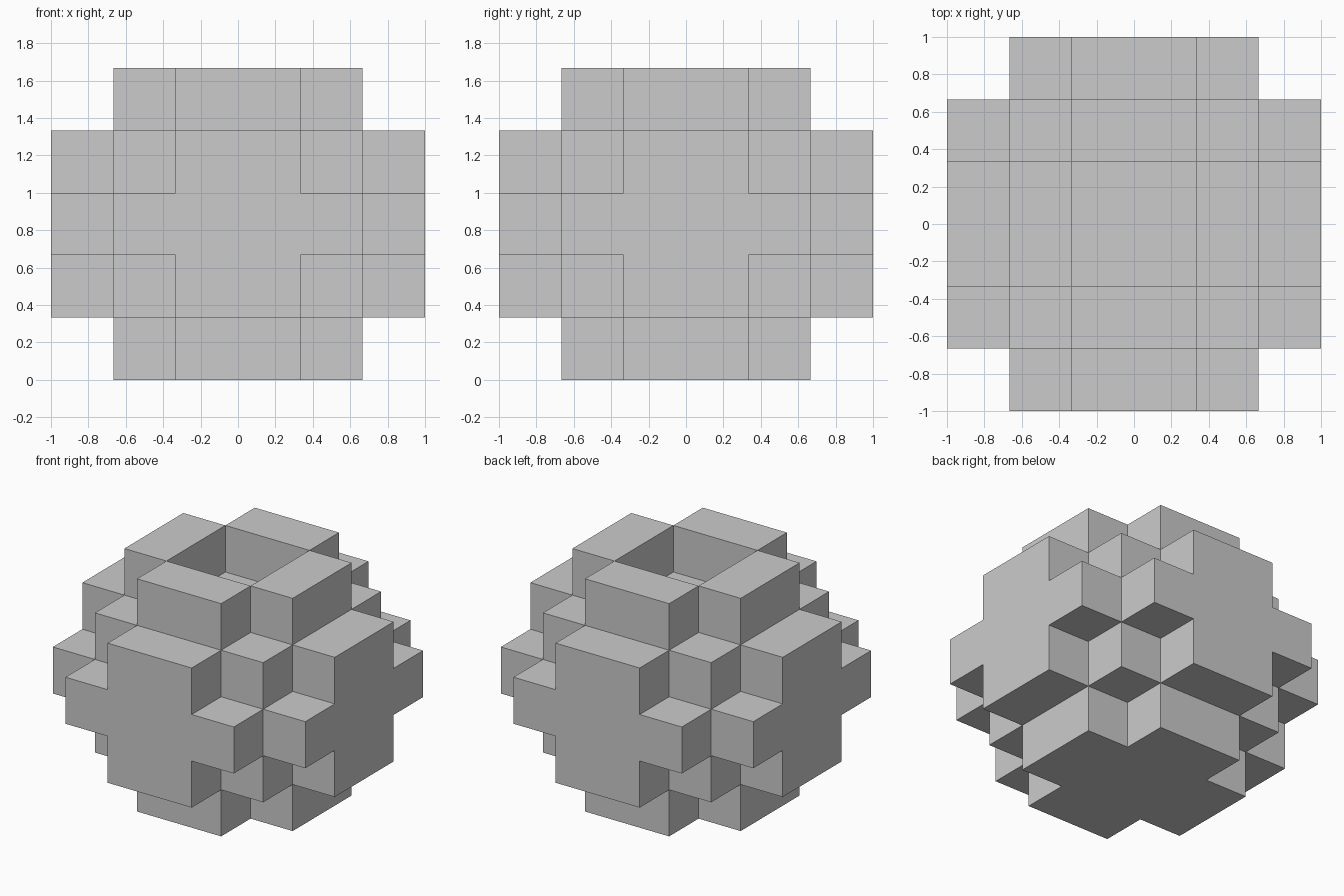
import bpy, bmesh
from mathutils import Vector

if "Cube" in bpy.data.objects:
    bpy.data.objects.remove(bpy.data.objects["Cube"])

S = 1 / 3  # edge of one cube cell

def filled(i, j, k):
    """Stepped ball: 6 x 6 x 5 cells, with a square pit in the top layer."""
    if not (0 <= i < 6 and 0 <= j < 6 and 0 <= k < 5):
        return False
    a = max(i - 3, 2 - i)      # steps away from the centre on each axis
    b = max(j - 3, 2 - j)
    c = abs(k - 2)
    pit = k == 4 and a == 0 and b == 0
    return a + b + c <= 3 and not pit

bm = bmesh.new()

def add_square(cell, axis, side):
    """Add the outward-facing square of a cell on the given axis and side."""
    u, v = (axis + 1) % 3, (axis + 2) % 3
    loop = [(0, 0), (1, 0), (1, 1), (0, 1)]
    if side < 0:
        loop.reverse()
    verts = []
    for du, dv in loop:
        p = Vector(cell)
        p[axis] += side > 0
        p[u] += du
        p[v] += dv
        verts.append(bm.verts.new((p - Vector((3, 3, 0))) * S))
    bm.faces.new(verts)

# Skin only the exposed sides of the cells
for i in range(6):
    for j in range(6):
        for k in range(5):
            if not filled(i, j, k):
                continue
            for axis in range(3):
                for side in (-1, 1):
                    n = [i, j, k]
                    n[axis] += side
                    if not filled(*n):
                        add_square((i, j, k), axis, side)

# Weld and merge coplanar squares into large flat faces
bmesh.ops.remove_doubles(bm, verts=bm.verts, dist=1e-4)
bmesh.ops.dissolve_limit(bm, angle_limit=0.01, verts=bm.verts, edges=bm.edges)

mesh = bpy.data.meshes.new("stepped_block_pot")
bm.to_mesh(mesh)
bm.free()
obj = bpy.data.objects.new("stepped_block_pot", mesh)
bpy.context.collection.objects.link(obj)
